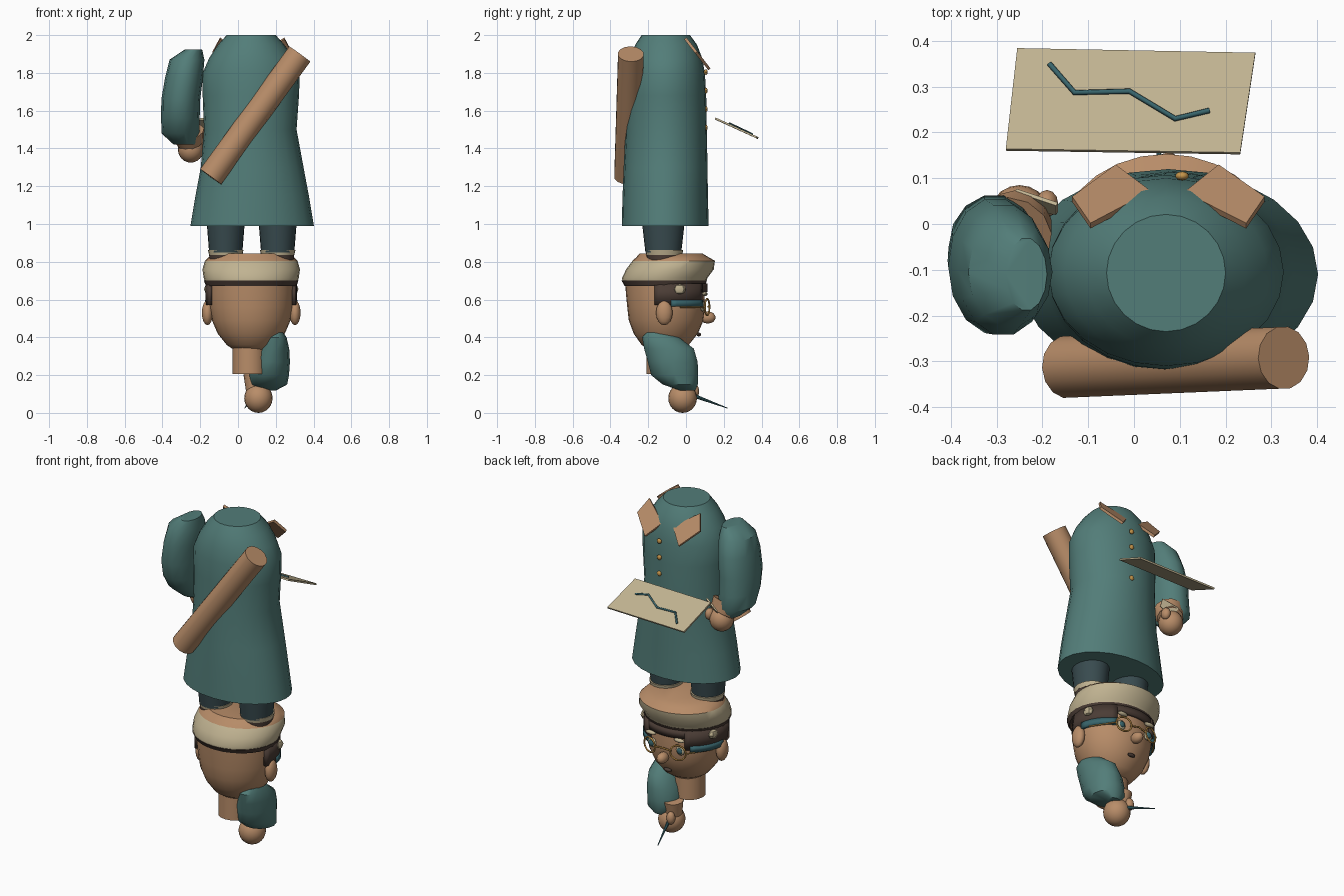
import bpy, bmesh, math
from mathutils import Vector

if "Cube" in bpy.data.objects:
    bpy.data.objects.remove(bpy.data.objects["Cube"])


def material(name, rgb):
    m = bpy.data.materials.new(name)
    m.use_nodes = True
    col = (*rgb, 1)
    m.diffuse_color = col
    m.node_tree.nodes["Principled BSDF"].inputs["Base Color"].default_value = col
    return m


TEAL = material("teal cloth", (.085, .205, .19))
SKIN = material("warm tan", (.48, .265, .14))
CREAM = material("cream", (.53, .45, .285))
SLATE = material("dark slate", (.04, .07, .078))
HAIR = material("dark brown", (.07, .046, .036))
GOLD = material("gold", (.56, .3, .07))
INK = material("blue ink", (.04, .13, .15))


def finish(name, bm, *mats, angle=40):
    bmesh.ops.recalc_face_normals(bm, faces=bm.faces)
    me = bpy.data.meshes.new(name)
    bm.to_mesh(me)
    bm.free()
    for m in mats:
        me.materials.append(m)
    me.shade_smooth()
    me.set_sharp_from_angle(angle=math.radians(angle))
    ob = bpy.data.objects.new(name, me)
    bpy.context.collection.objects.link(ob)
    return ob


def loft(name, rings, *mats, n=24, rule=None, angle=40):
    """Stacked ellipses: (z, centre x, centre y, radius x, radius y)."""
    bm = bmesh.new()
    loops = []
    for z, cx, cy, rx, ry in rings:
        a = [2 * math.pi * i / n for i in range(n)]
        loops.append([bm.verts.new((cx + rx * math.cos(t), cy + ry * math.sin(t), z)) for t in a])
    for lo, hi in zip(loops, loops[1:]):
        for i in range(n):
            j = (i + 1) % n
            bm.faces.new((lo[i], lo[j], hi[j], hi[i]))
    bm.faces.new(loops[0])
    bm.faces.new(loops[-1])
    if rule:
        for f in bm.faces:
            f.material_index = rule(f.calc_center_median())
    return finish(name, bm, *mats, angle=angle)


def ball(name, centre, radii, mat, keep=None, n=20):
    bm = bmesh.new()
    bmesh.ops.create_uvsphere(bm, u_segments=n, v_segments=n * 3 // 5, radius=1)
    for v in bm.verts:
        v.co = Vector(centre) + Vector([a * b for a, b in zip(v.co, radii)])
    if keep:
        bad = [f for f in bm.faces if not keep(f.calc_center_median())]
        bmesh.ops.delete(bm, geom=bad, context="FACES")
    return finish(name, bm, mat)


def rod(name, a, b, r1, r2, mat, n=12):
    a, b = Vector(a), Vector(b)
    bm = bmesh.new()
    bmesh.ops.create_cone(bm, cap_ends=True, segments=n, radius1=r1, radius2=r2, depth=(b - a).length)
    q = (b - a).to_track_quat("Z", "Y")
    for v in bm.verts:
        v.co = q @ v.co + (a + b) / 2
    return finish(name, bm, mat)


def plate(name, pts, thick, mat):
    bm = bmesh.new()
    f = bm.faces.new([bm.verts.new(p) for p in pts])
    f.normal_update()
    push = f.normal * thick
    new = bmesh.ops.extrude_face_region(bm, geom=[f], use_keep_orig=True)["geom"]
    for v in new:
        if isinstance(v, bmesh.types.BMVert):
            v.co += push
    return finish(name, bm, mat)


def wire(name, pts, r, mat, cyclic=False):
    cu = bpy.data.curves.new(name, "CURVE")
    cu.dimensions = "3D"
    cu.bevel_depth, cu.bevel_resolution, cu.use_fill_caps = r, 1, True
    s = cu.splines.new("POLY")
    s.points.add(len(pts) - 1)
    for p, co in zip(s.points, pts):
        p.co = (*co, 1)
    s.use_cyclic_u = cyclic
    cu.materials.append(mat)
    ob = bpy.data.objects.new(name, cu)
    bpy.context.collection.objects.link(ob)


MID = .07  # centre line of the body

# Coat, buttons and collar
loft("coat", [(.99, .075, -.11, .327, .23), (1.15, .075, -.11, .30, .226), (1.3, .075, -.108, .272, .222),
              (1.5, .065, -.105, .245, .215), (1.68, .068, -.105, .255, .212), (1.8, .07, -.105, .257, .205),
              (1.88, .07, -.105, .222, .19), (1.95, .07, -.105, .175, .163), (2, .07, -.107, .13, .128)], TEAL)
for i in range(4):
    ball(f"button_{i}", (.105, .105, 1.51 + .098 * i), (.015, .01, .015), GOLD, n=10)


def flap(name, xy):
    plate(name, [(x, y, 1.99 - 1.28 * y) for x, y in xy], .015, SKIN)


flap("collar_right", [(-.135, .06), (-.04, .13), (.037, .072), (-.095, .002)])
flap("collar_left", [(.11, .07), (.185, .13), (.285, .06), (.245, .002)])

# Carrying tube on the back
rod("back_tube", (-.145, -.312, 1.25), (.327, -.292, 1.9), .069, .069, SKIN, n=14)

# Bent arm with cuff and hand
loft("right_sleeve", [(1.42, -.28, -.03, .06, .07), (1.48, -.305, -.05, .1, .115), (1.56, -.305, -.08, .102, .14),
                      (1.66, -.303, -.092, .103, .15), (1.78, -.285, -.1, .1, .145),
                      (1.87, -.27, -.105, .092, .12), (1.925, -.235, -.11, .045, .08)], TEAL, n=14)
rod("right_cuff", (-.25, .01, 1.43), (-.265, -.02, 1.485), .072, .088, SKIN)
plate("right_cuff_tab", [(-.26, .07, 1.47), (-.17, .04, 1.51), (-.17, .02, 1.47), (-.25, .03, 1.42)], .009, CREAM)
ball("right_hand", (-.25, .015, 1.395), (.068, .07, .07), SKIN)
ball("right_thumb", (-.19, .045, 1.42), (.025, .03, .035), SKIN, n=12)

# Map sheet with a drawn route
plate("map_sheet", [(-.28, .16, 1.55), (.232, .152, 1.555), (.265, .37, 1.455), (-.255, .38, 1.45)], .01, CREAM)
route = [(-.185, .35), (-.13, .287), (-.01, .29), (.09, .23), (.165, .248)]
wire("map_route", [(x, y, 1.64 - .47 * y) for x, y in route], .006, INK)

# Legs, boot tops and feet
for side, x in (("right", -.065), ("left", .21)):
    loft(f"{side}_leg", [(.85, x, -.12, .088, .095), (1.0, x, -.12, .1, .112)], SLATE)
    loft(f"{side}_boot_trim", [(.835, x, -.115, .088, .095), (.862, x, -.115, .094, .1)], CREAM)
    loft(f"{side}_boot", [(.79, x, -.115, .085, .09), (.84, x, -.115, .088, .095)], HAIR)

# Hat with a rolled band and a dark under edge
loft("hat", [(.695, MID, -.115, .245, .222), (.715, MID, -.112, .252, .226), (.76, MID, -.085, .258, .232),
             (.805, MID, -.065, .245, .218), (.825, MID, -.072, .225, .19), (.845, MID, -.08, .19, .165)],
     CREAM, SKIN, n=28, rule=lambda c: int(c.z > .81))
loft("hat_under_edge", [(.672, MID, -.113, .24, .212), (.7, MID, -.115, .25, .226)], HAIR, n=28)

# Head, neck and hair
loft("head", [(.33, MID, -.11, .085, .08), (.36, MID, -.11, .13, .125), (.42, MID, -.107, .178, .17),
              (.49, MID, -.105, .208, .198), (.56, MID, -.105, .221, .206), (.63, MID, -.11, .225, .208),
              (.69, MID, -.112, .225, .21)], SKIN, n=28, angle=50)
loft("neck", [(.205, .06, -.12, .09, .09), (.37, .06, -.12, .09, .09)], SKIN, n=16)


def arc(name, z0, z1, grow, mat, keep):
    """Strip that hugs the head where the rule allows it."""
    bm = bmesh.new()
    n = 48
    for i in range(n):
        t = [2 * math.pi * (i + k) / n for k in (0, 1)]
        pts = [(MID + (.224 + grow) * math.cos(a), -.108 + (.208 + grow) * math.sin(a)) for a in t]
        if keep((pts[0][0] + pts[1][0]) / 2 - MID, pts[0][1]):
            q = [(*pts[0], z0), (*pts[1], z0), (*pts[1], z1), (*pts[0], z1)]
            bm.faces.new([bm.verts.new(c) for c in q])
    bmesh.ops.remove_doubles(bm, verts=bm.verts, dist=.0005)
    ob = finish(name, bm, mat)
    mod = ob.modifiers.new("thickness", "SOLIDIFY")
    mod.thickness, mod.offset = .018, -1


arc("side_hair", .572, .685, .018, HAIR, lambda x, y: y > -.17 and abs(x) > .11)
arc("fringe", .64, .685, .014, HAIR, lambda x, y: y > 0)
arc("temple_band", .562, .598, .022, INK, lambda x, y: -.08 < y < .08 and abs(x) > .11)

# Ears, spectacles, eyes and brows, mirrored about the face
for side, s in (("right", -1), ("left", 1)):
    ball(f"{side}_ear", (MID + s * .232, -.115, .53), (.03, .044, .066), SKIN, n=14)
    ex, ey = MID + s * .095, .088
    ball(f"{side}_eye", (ex, ey, .565), (.028, .012, .028), CREAM, n=14)
    ball(f"{side}_iris", (ex, ey + .01, .565), (.018, .008, .018), INK, n=12)
    ring = [(ex + .044 * math.cos(t), .112 - s * .012 * math.cos(t), .56 + .044 * math.sin(t))
            for t in [math.pi * k / 10 for k in range(20)]]
    wire(f"{side}_spectacle_rim", ring, .005, GOLD, True)
    wire(f"{side}_spectacle_arm", [(ex + s * .044, .1, .56), (MID + s * .225, -.03, .56)], .004, GOLD)
    ball(f"{side}_eyebrow", (ex, .1, .63), (.035, .014, .012), CREAM, n=10)
    ball(f"{side}_hair_tuft", (MID + s * .225, -.035, .655), (.025, .034, .028), CREAM, n=8)
wire("spectacle_bridge", [(MID - .052, .117, .562), (MID, .125, .57), (MID + .052, .117, .562)], .005, GOLD)
ball("nose", (.075, .115, .505), (.03, .042, .032), SKIN, n=14)
ball("mouth", (.075, .068, .415), (.026, .012, .01), HAIR, n=12)

# Lowered arm with cuff, hand and pen
loft("left_sleeve", [(.118, .16, .01, .04, .04), (.15, .165, -.03, .095, .095), (.2, .165, -.06, .105, .128),
                     (.27, .175, -.07, .1, .135), (.34, .188, -.09, .083, .135),
                     (.4, .195, -.135, .062, .1), (.425, .205, -.15, .035, .06)], TEAL, n=14)
rod("left_cuff", (.09, -.01, .12), (.085, .0, .205), .048, .056, SKIN)
ball("left_hand", (.108, -.018, .078), (.075, .076, .078), SKIN)
ball("left_thumb", (.07, .045, .115), (.025, .025, .038), SKIN, n=12)
rod("pen", (.09, .03, .095), (.035, .22, .025), .011, .002, INK, n=8)
